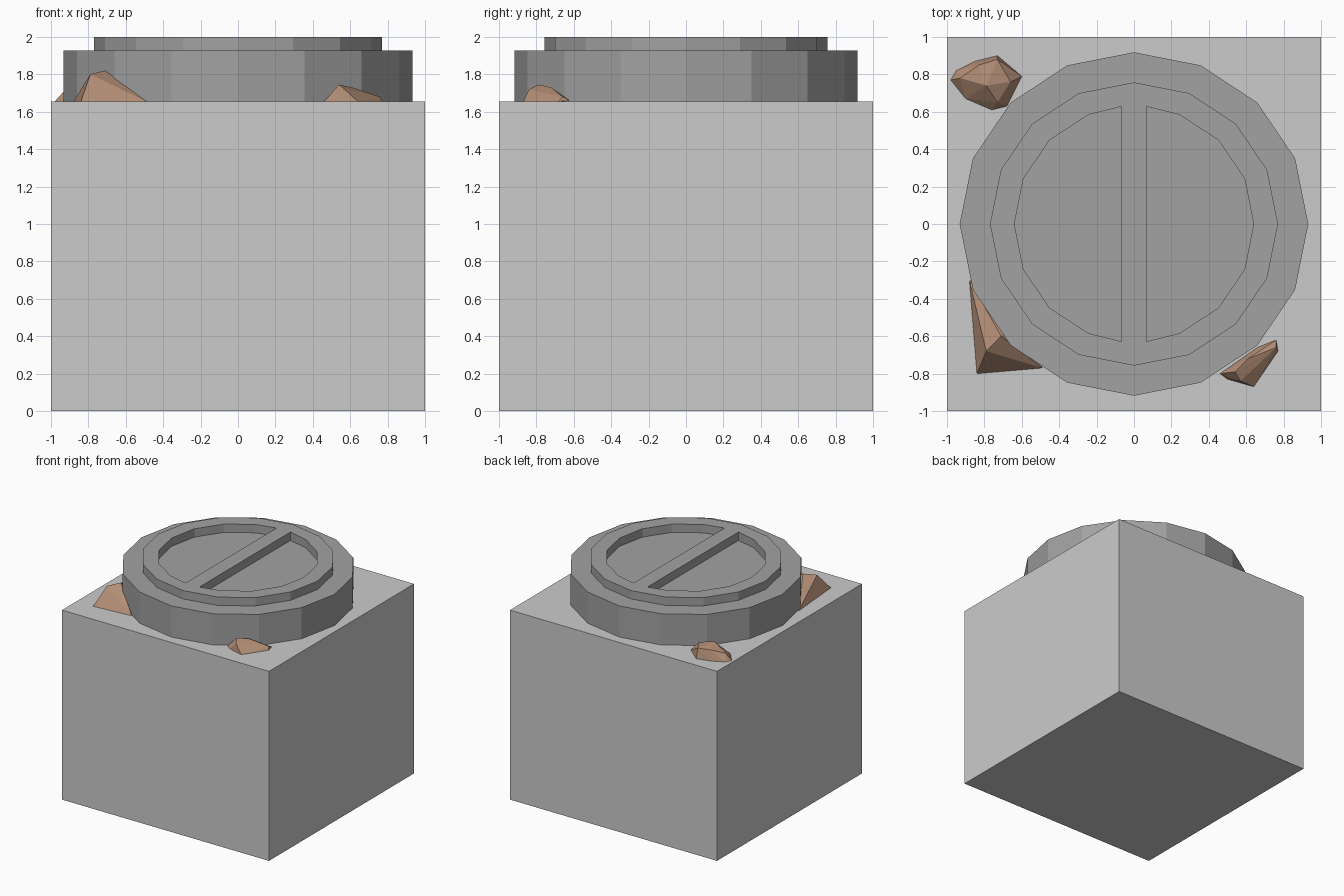
import bpy, bmesh
from math import cos, sin, pi

if "Cube" in bpy.data.objects:
    bpy.data.objects.remove(bpy.data.objects["Cube"])

Z0, Z1, Z2 = 1.655, 1.927, 2.0


def material(name, rgb):
    m = bpy.data.materials.new(name)
    m.diffuse_color = (*rgb, 1)
    m.use_nodes = True
    m.node_tree.nodes["Principled BSDF"].inputs["Base Color"].default_value = m.diffuse_color
    return m


def finish(name, bm, mat=None):
    bmesh.ops.recalc_face_normals(bm, faces=bm.faces)
    me = bpy.data.meshes.new(name)
    bm.to_mesh(me)
    bm.free()
    ob = bpy.data.objects.new(name, me)
    bpy.context.collection.objects.link(ob)
    if mat:
        me.materials.append(mat)
    return ob


def circle(rx, ry, n=16):
    return [(rx * cos(2 * pi * i / n), ry * sin(2 * pi * i / n)) for i in range(n)]


def prism(name, pts, z0, z1, mat=None):
    bm = bmesh.new()
    lo = [bm.verts.new((x, y, z0)) for x, y in pts]
    hi = [bm.verts.new((x, y, z1)) for x, y in pts]
    n = len(pts)
    bm.faces.new(lo[::-1])
    bm.faces.new(hi)
    for i in range(n):
        j = (i + 1) % n
        bm.faces.new((lo[i], lo[j], hi[j], hi[i]))
    return finish(name, bm, mat)


def rock(name, pts, mat):
    bm = bmesh.new()
    for p in pts:
        bm.verts.new(p)
    res = bmesh.ops.convex_hull(bm, input=bm.verts)
    bmesh.ops.delete(bm, geom=[v for v in bm.verts if not v.link_faces], context='VERTS')
    return finish(name, bm, mat)


iron = material("dark_iron", (0.36, 0.36, 0.36))
brown = material("brown_stone", (0.45, 0.27, 0.18))

# Stone block and the heavy disc on top of it
prism("base_block", [(-1, -1), (1, -1), (1, 1), (-1, 1)], 0, Z0)
prism("disc", circle(0.932, 0.918), Z0, Z1, iron)

# Raised rim with a centre bar: inner loop is split at front and back by the bar
bm = bmesh.new()
outer = circle(0.77, 0.757)
inner = circle(0.64, 0.632)
W = 0.067
ot = [bm.verts.new((x, y, Z2)) for x, y in outer]
ob = [bm.verts.new((x, y, Z1)) for x, y in outer]


def column(x, y):
    return bm.verts.new((x, y, Z2)), bm.verts.new((x, y, Z1))


# each entry holds the inner columns met before and after that angle
cols = []
for i, (x, y) in enumerate(inner):
    if i in (4, 12):
        s = 1 if i == 4 else -1
        cols.append((column(s * W, y * 0.993), column(-s * W, y * 0.993)))
    else:
        c = column(x, y)
        cols.append((c, c))
for i in range(16):
    j = (i + 1) % 16
    a, b = cols[i][1], cols[j][0]
    bm.faces.new((ot[i], ot[j], b[0], a[0]))
    bm.faces.new((ob[i], ob[j], ot[j], ot[i]))
    bm.faces.new((a[1], a[0], b[0], b[1]))
back, front = cols[4], cols[12]
bm.faces.new((ot[4], back[1][0], back[0][0]))
bm.faces.new((ot[12], front[1][0], front[0][0]))
# bar top and its two sides
bm.faces.new((back[0][0], back[1][0], front[0][0], front[1][0]))
for p, q in ((back[0], front[1]), (back[1], front[0])):
    bm.faces.new((p[0], p[1], q[1], q[0]))
finish("rim_with_bar", bm, iron)

# Rocks wedged around the disc
rock("rock_back_left", [
    (-.98, .77, Z0), (-.90, .67, Z0), (-.76, .61, Z0), (-.68, .63, Z0),
    (-.60, .79, Z0), (-.73, .90, Z0), (-.85, .87, Z0), (-.95, .82, Z0),
    (-.93, .78, 1.71), (-.83, .85, 1.74), (-.79, .74, 1.76),
    (-.73, .88, 1.74), (-.66, .76, 1.73), (-.73, .65, 1.71)], brown)
rock("rock_front_left", [
    (-.88, -.30, Z0), (-.84, -.80, Z0), (-.49, -.77, Z0), (-.60, -.45, Z0),
    (-.79, -.68, 1.80), (-.71, -.60, 1.82), (-.66, -.62, 1.75),
    (-.80, -.50, 1.74)], brown)
rock("rock_front_right", [
    (.46, -.80, Z0), (.50, -.83, Z0), (.64, -.87, Z0), (.77, -.68, Z0),
    (.76, -.62, 1.66), (.66, -.66, Z0), (.52, -.76, Z0),
    (.54, -.79, 1.745), (.57, -.84, 1.72), (.61, -.72, 1.73),
    (.76, -.66, 1.68)], brown)
